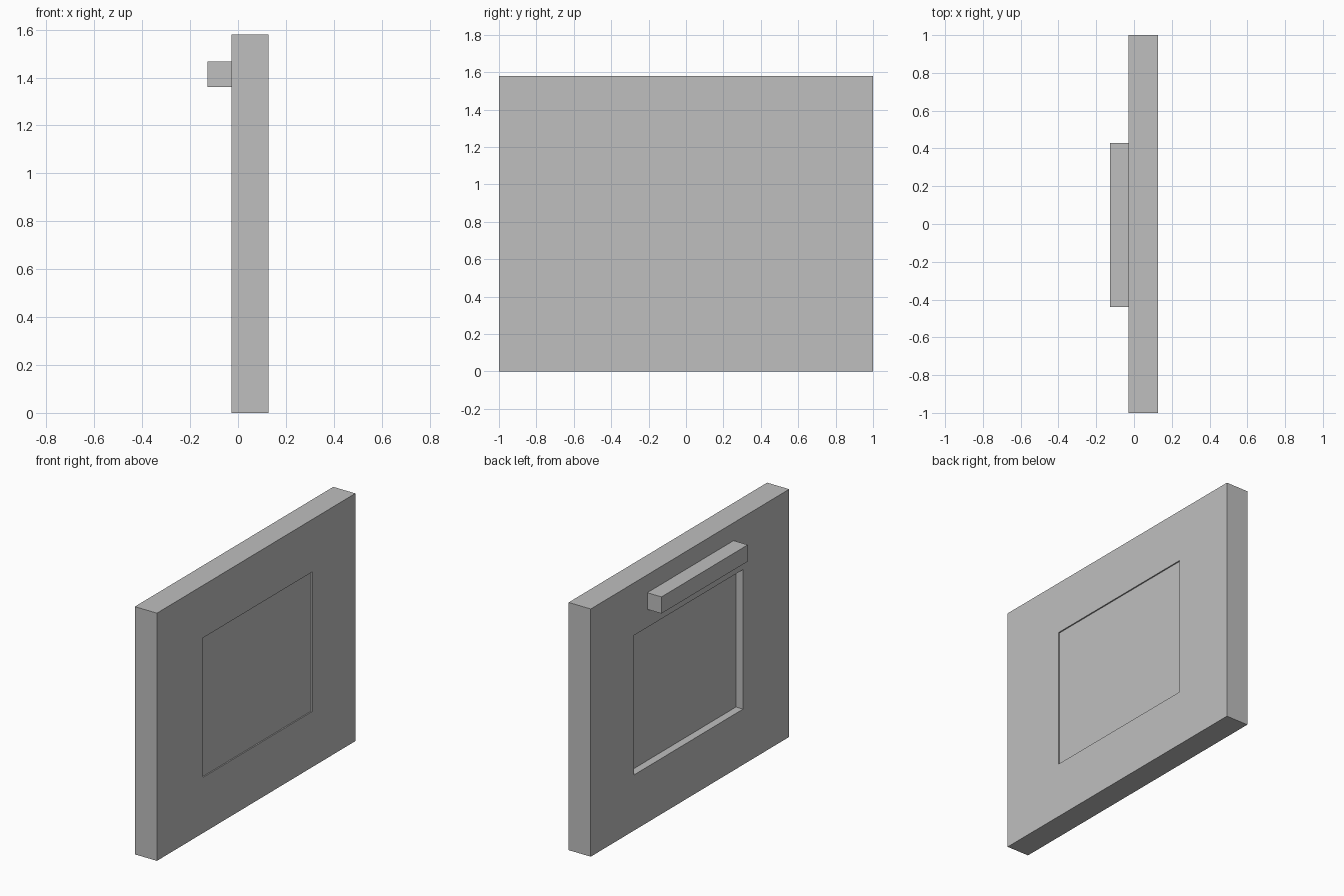
import bpy
import bmesh

if "Cube" in bpy.data.objects:
    bpy.data.objects.remove(bpy.data.objects["Cube"], do_unlink=True)

# One plain grey for everything
GREY = (0.52, 0.52, 0.52, 1.0)
grey = bpy.data.materials.new("plain grey")
grey.use_nodes = True
grey.diffuse_color = GREY
grey.node_tree.nodes["Principled BSDF"].inputs["Base Color"].default_value = GREY


def loft(name, rings):
    """Join rectangles (x, (y0, y1, z0, z1)) in order and cap both ends."""
    bm = bmesh.new()
    loops = []
    for x, (y0, y1, z0, z1) in rings:
        corners = [(y0, z0), (y1, z0), (y1, z1), (y0, z1)]
        loops.append([bm.verts.new((x, y, z)) for y, z in corners])
    for a, b in zip(loops, loops[1:]):
        for i in range(4):
            j = (i + 1) % 4
            bm.faces.new((a[i], a[j], b[j], b[i]))
    bm.faces.new(loops[0])
    bm.faces.new(loops[-1])
    bmesh.ops.recalc_face_normals(bm, faces=bm.faces)
    mesh = bpy.data.meshes.new(name)
    bm.to_mesh(mesh)
    bm.free()
    mesh.materials.append(grey)
    obj = bpy.data.objects.new(name, mesh)
    bpy.context.collection.objects.link(obj)
    return obj


OUTER = (-1.0, 1.0, 0.0, 1.58)
WINDOW = (-0.535, 0.566, 0.355, 1.245)
BAR = (-0.44, 0.43, 1.36, 1.466)
LEFT, RIGHT = 0.128, -0.028

# Thick panel with a deep recess on one side and a shallow one on the other
loft("panel", [
    (RIGHT + 0.05, WINDOW), (RIGHT, WINDOW), (RIGHT, OUTER),
    (LEFT, OUTER), (LEFT, WINDOW), (LEFT - 0.008, WINDOW),
])

# Square bar fixed above the deep recess
loft("handle_bar", [(-0.128, BAR), (RIGHT, BAR)])
